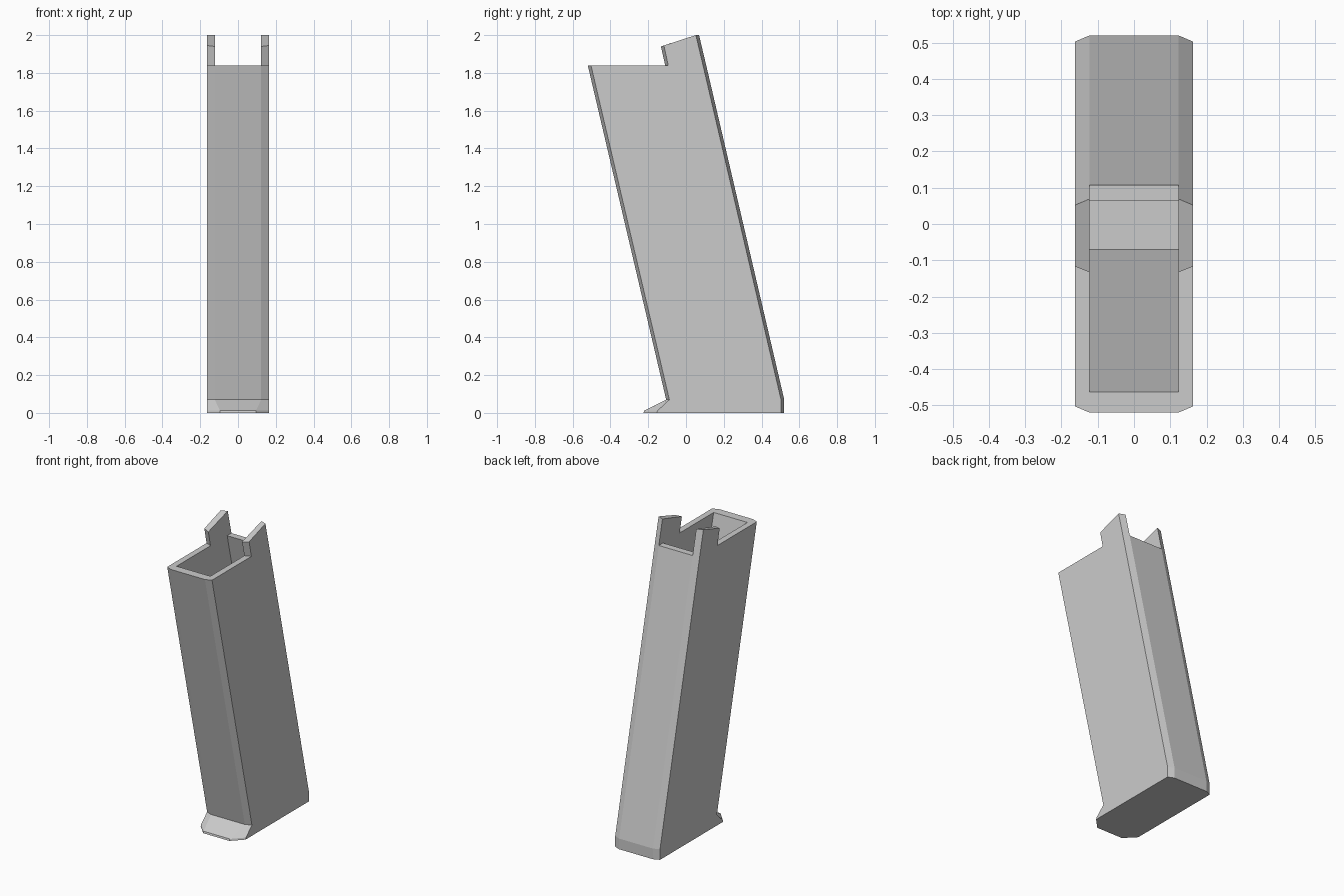
import bpy, bmesh

if "Cube" in bpy.data.objects:
    bpy.data.objects.remove(bpy.data.objects["Cube"])


def octagon(z, front, back, half=0.163, flat=0.123, side_front=None, cut=0.017, flat_front=None):
    """Chamfered rectangle ring, counter-clockwise seen from above."""
    ff = flat if flat_front is None else flat_front
    sf = front + cut if side_front is None else side_front
    right = [(ff, front), (half, sf), (half, back - cut), (flat, back)]
    left = [(-x, y) for x, y in reversed(right)]
    return [(x, y, z) for x, y in right + left]


def loft(name, rings):
    """Skin a stack of rings and cap both ends."""
    bm = bmesh.new()
    loops = [[bm.verts.new(p) for p in ring] for ring in rings]
    n = len(loops[0])
    for a, b in zip(loops, loops[1:]):
        for i in range(n):
            j = (i + 1) % n
            bm.faces.new((a[i], a[j], b[j], b[i]))
    bm.faces.new(loops[0][::-1])
    bm.faces.new(loops[-1])
    bmesh.ops.remove_doubles(bm, verts=bm.verts, dist=1e-5)
    bmesh.ops.recalc_face_normals(bm, faces=bm.faces)
    mesh = bpy.data.meshes.new(name)
    bm.to_mesh(mesh)
    bm.free()
    obj = bpy.data.objects.new(name, mesh)
    bpy.context.collection.objects.link(obj)
    return obj


# Hollow leaning body: flared foot, outer shell, rim, then down to the inner floor
inner = dict(half=0.123, flat=0.123, cut=0.0)
loft("hollow_body", [
    octagon(0.0, -0.225, 0.52, side_front=-0.155, flat_front=0.095),
    octagon(0.012, -0.222, 0.52, side_front=-0.150, flat_front=0.095),
    octagon(0.07, -0.105, 0.52),
    octagon(1.84, -0.52, 0.107),
    octagon(1.84, -0.463, 0.063, **inner),
    octagon(0.18, -0.07, 0.456, **inner),
])

# Two raised tabs continuing the side walls above the rim
for side, name in ((1, "right_tab"), (-1, "left_tab")):
    base = [(0.123, -0.110, 1.84), (0.163, -0.094, 1.84),
            (0.163, 0.090, 1.84), (0.123, 0.107, 1.84)]
    top = [(0.123, -0.133, 1.94), (0.163, -0.117, 1.945),
           (0.163, 0.052, 2.0), (0.123, 0.069, 2.0)]
    loft(name, [[(side * x, y, z) for x, y, z in ring] for ring in (base, top)])
